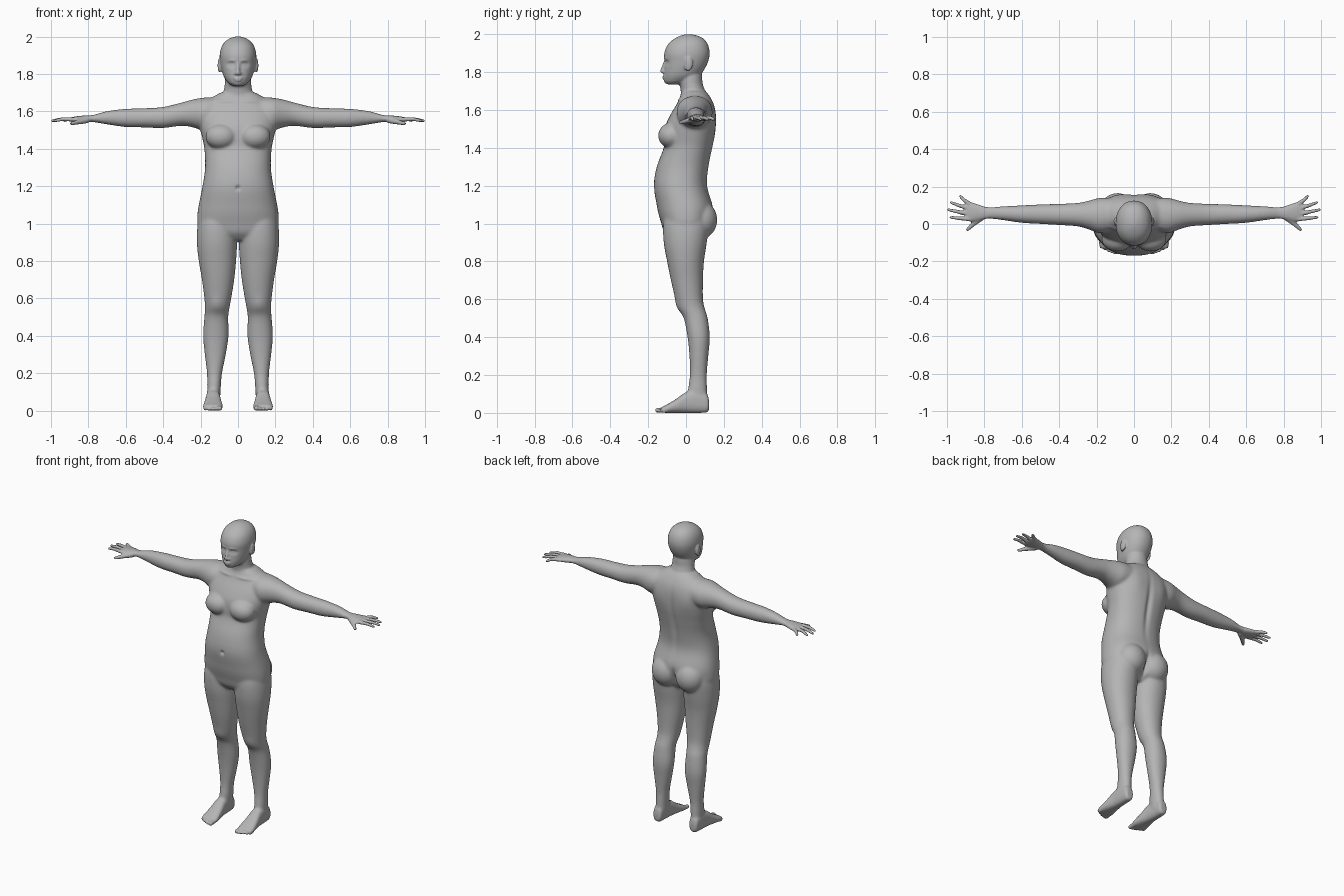
import bpy, bmesh, math
from mathutils import Vector, Matrix

cube = bpy.data.objects.get("Cube")
if cube:
    bpy.data.objects.remove(cube, do_unlink=True)

bm = bmesh.new()
SIDES = (1, -1)


def spline(a, b, c, d, t):
    """Smooth interpolation between b and c."""
    return b + 0.5 * t * (c - a + t * (2 * a - 5 * b + 4 * c - d + t * (3 * (b - c) + d - a)))


def loft(stations, place, power=2.0, segments=40, steps=4):
    """Skin rounded sections; each station is (position, low u, high u, low v, high v)."""
    last = len(stations) - 1
    sections = []
    for i in range(last):
        quad = [stations[min(max(i + k, 0), last)] for k in (-1, 0, 1, 2)]
        for j in range(steps):
            sections.append([spline(*vals, j / steps) for vals in zip(*quad)])
    sections.append(stations[last])
    rings = []
    for t, u0, u1, v0, v1 in sections:
        ring = []
        for k in range(segments):
            angle = math.tau * k / segments
            c, s = math.cos(angle), math.sin(angle)
            u = (u0 + u1) / 2 + (u1 - u0) / 2 * math.copysign(abs(c) ** (2 / power), c)
            v = (v0 + v1) / 2 + (v1 - v0) / 2 * math.copysign(abs(s) ** (2 / power), s)
            ring.append(bm.verts.new(place(t, u, v)))
        rings.append(ring)
    for a, b in zip(rings, rings[1:]):
        for k in range(segments):
            n = (k + 1) % segments
            bm.faces.new((a[k], a[n], b[n], b[k]))
    bm.faces.new(rings[0])
    bm.faces.new(rings[-1])


def centred(rows):
    """Stations of a part that is symmetric in x: (z, half width, front, back)."""
    return [(z, -w, w, front, back) for z, w, front, back in rows]


def ellipsoid(centre, radii):
    matrix = Matrix.Translation(centre) @ Matrix.Diagonal((*radii, 1))
    bmesh.ops.create_uvsphere(bm, u_segments=24, v_segments=14, radius=1, matrix=matrix)


def tube(points, radii):
    """Tapered limb with round joints."""
    points = [Vector(p) for p in points]
    for p, r in zip(points, radii):
        ellipsoid(p, (r, r, r))
    for a, b, ra, rb in zip(points, points[1:], radii, radii[1:]):
        turn = (b - a).to_track_quat('Z', 'Y').to_matrix().to_4x4()
        bmesh.ops.create_cone(bm, cap_ends=True, segments=16, radius1=ra, radius2=rb,
                              depth=(b - a).length, matrix=Matrix.Translation((a + b) / 2) @ turn)


def upright(z, x, y):
    return (x, y, z)


# Torso, from crotch to the base of the neck
loft(centred([
    (.91, .13, -.08, .06), (.95, .195, -.115, .1), (1, .217, -.13, .13), (1.05, .217, -.145, .14),
    (1.1, .21, -.155, .14), (1.2, .19, -.17, .112), (1.3, .176, -.155, .12), (1.4, .18, -.118, .14),
    (1.46, .192, -.115, .152), (1.52, .205, -.108, .158), (1.58, .21, -.08, .158),
    (1.63, .19, -.05, .148), (1.67, .145, -.032, .128), (1.7, .095, -.02, .105)]), upright, 2.3)

# Neck
loft(centred([(1.6, .09, -.02, .11), (1.7, .078, -.028, .1), (1.74, .072, -.035, .088),
              (1.78, .068, -.04, .085), (1.84, .06, -.04, .08)]), upright)

# Head
loft(centred([
    (1.735, .028, -.1, -.05), (1.75, .05, -.113, .02), (1.78, .073, -.117, .07),
    (1.82, .087, -.115, .1), (1.86, .095, -.114, .118), (1.9, .098, -.115, .125),
    (1.94, .09, -.1, .118), (1.97, .072, -.072, .1), (1.99, .045, -.036, .07),
    (2, .014, -.004, .03)]), upright, 2.15)

# Nose and lips
tube([(0, -.112, 1.855), (0, -.121, 1.825), (0, -.125, 1.806)], (.007, .009, .012))
ellipsoid((0, -.115, 1.777), (.025, .011, .006))
ellipsoid((0, -.113, 1.765), (.021, .012, .006))
ellipsoid((0, -.1, 1.748), (.022, .016, .013))

for s in SIDES:
    # Nostril, ear, breast and buttock
    ellipsoid((s * .011, -.118, 1.803), (.009, .01, .008))
    ellipsoid((s * .1, .014, 1.845), (.009, .022, .038))
    ellipsoid((s * .097, .004, 1.83), (.008, .014, .022))
    ellipsoid((s * .09, -.078, 1.465), (.085, .07, .068))
    ellipsoid((s * .088, .078, 1.02), (.095, .088, .1))

    # Leg
    loft([
        (1.08, .03, .19, -.1, .1), (1, .012, .215, -.12, .12), (.9, .005, .22, -.118, .11),
        (.8, .01, .21, -.1, .095), (.7, .02, .193, -.08, .09), (.6, .036, .18, -.056, .09),
        (.55, .045, .177, -.04, .1), (.5, .052, .18, -.012, .115), (.4, .05, .187, .008, .126),
        (.3, .065, .178, .018, .118), (.2, .085, .166, .02, .11), (.12, .092, .165, .01, .112),
        (.05, .097, .163, .01, .115)], lambda z, x, y: (s * x, y, z), 2.1)

    # Foot and toes
    loft([
        (.122, .115, .15, .02, .06), (.11, .103, .163, .003, .1), (.06, .099, .168, 0, .125),
        (0, .094, .172, 0, .11), (-.05, .087, .18, 0, .075), (-.1, .081, .187, 0, .045),
        (-.13, .086, .182, .002, .03)], lambda y, x, z: (s * x, y, z), 2.5)
    for i in range(5):
        x = .097 + .0195 * i
        r = .0095 if i else .0135
        tip = -.15 + .002 * i * i
        tube([(s * x, -.1, r + .004), (s * x, tip, r)], (r, r))

    # Arm and palm
    loft([
        (.1, -.03, .135, 1.53, 1.675), (.18, -.05, .14, 1.5, 1.674), (.24, -.03, .125, 1.514, 1.664),
        (.3, -.013, .113, 1.523, 1.648), (.4, -.006, .108, 1.511, 1.624), (.5, 0, .105, 1.514, 1.617),
        (.6, .006, .1, 1.516, 1.614), (.7, .02, .095, 1.53, 1.602), (.78, .028, .09, 1.543, 1.58),
        (.82, .02, .1, 1.54, 1.578), (.87, .012, .117, 1.541, 1.573), (.9, .016, .118, 1.547, 1.566)],
        lambda x, y, z: (s * x, y, z), 2.1)

    # Fingers and thumb
    for base, tip_x, tip_y in ((.026, .98, .036), (.054, .992, .076), (.082, .978, .115), (.108, .928, .148)):
        middle = (s * (.89 + tip_x) / 2, (base + tip_y) / 2, 1.559)
        tube([(s * .88, base, 1.557), middle, (s * tip_x, tip_y, 1.55)], (.012, .0105, .008))
    tube([(s * .81, .038, 1.553), (s * .855, .004, 1.543), (s * .89, -.03, 1.535)], (.017, .0135, .009))

bmesh.ops.recalc_face_normals(bm, faces=bm.faces)
mesh = bpy.data.meshes.new("body")
bm.to_mesh(mesh)
bm.free()
body = bpy.data.objects.new("body", mesh)
bpy.context.collection.objects.link(body)

# Fuse all parts into one skin
remesh = body.modifiers.new("fuse", 'REMESH')
remesh.mode = 'VOXEL'
remesh.voxel_size = .0055
graph = bpy.context.evaluated_depsgraph_get()
skin = bpy.data.meshes.new_from_object(body.evaluated_get(graph))
body.modifiers.clear()
body.data = skin
skin.name = "body"

# Blend the joins of trunk and limbs, keep head, hands and feet crisp
bm = bmesh.new()
bm.from_mesh(skin)


def soften(verts, times):
    for _ in range(times):
        bmesh.ops.smooth_vert(bm, verts=verts, factor=.5, use_axis_x=True, use_axis_y=True, use_axis_z=True)


soften(bm.verts[:], 2)
soften([v for v in bm.verts if abs(v.co.x) < .78 and .1 < v.co.z < 1.75], 14)

# Sculpted hollows and ridges: centre, reach, push along y
dabs = [
    ((.036, -.105, 1.85), (.02, .04, .013), .011),    # eye socket
    ((.036, -.1, 1.848), (.011, .04, .007), -.006),   # eyelid
    ((.032, -.105, 1.872), (.022, .04, .007), -.004), # brow
    ((.08, -.045, 1.655), (.06, .05, .009), -.006),   # collar bone
    ((.1, .15, 1.53), (.05, .06, .07), .006),         # shoulder blade
    ((0, .14, 1.4), (.018, .08, .16), -.012),         # spine
    ((0, .14, .99), (.014, .08, .06), -.025),         # cleft
    ((0, -.17, 1.19), (.011, .04, .012), .012),       # navel
    ((.115, -.04, .57), (.035, .05, .04), -.005),     # kneecap
]
for (cx, cy, cz), (rx, ry, rz), push in dabs:
    for v in bm.verts:
        x, y, z = v.co
        d = ((abs(x) - cx) / rx) ** 2 + ((y - cy) / ry) ** 2 + ((z - cz) / rz) ** 2
        if d < 6:
            v.co.y += push * math.exp(-d)
bm.to_mesh(skin)
bm.free()
skin.shade_smooth()

# Plain grey surface
grey = bpy.data.materials.new("plain grey")
grey.use_nodes = True
colour = (.46, .46, .46, 1)
grey.diffuse_color = colour
grey.node_tree.nodes["Principled BSDF"].inputs["Base Color"].default_value = colour
skin.materials.clear()
skin.materials.append(grey)
